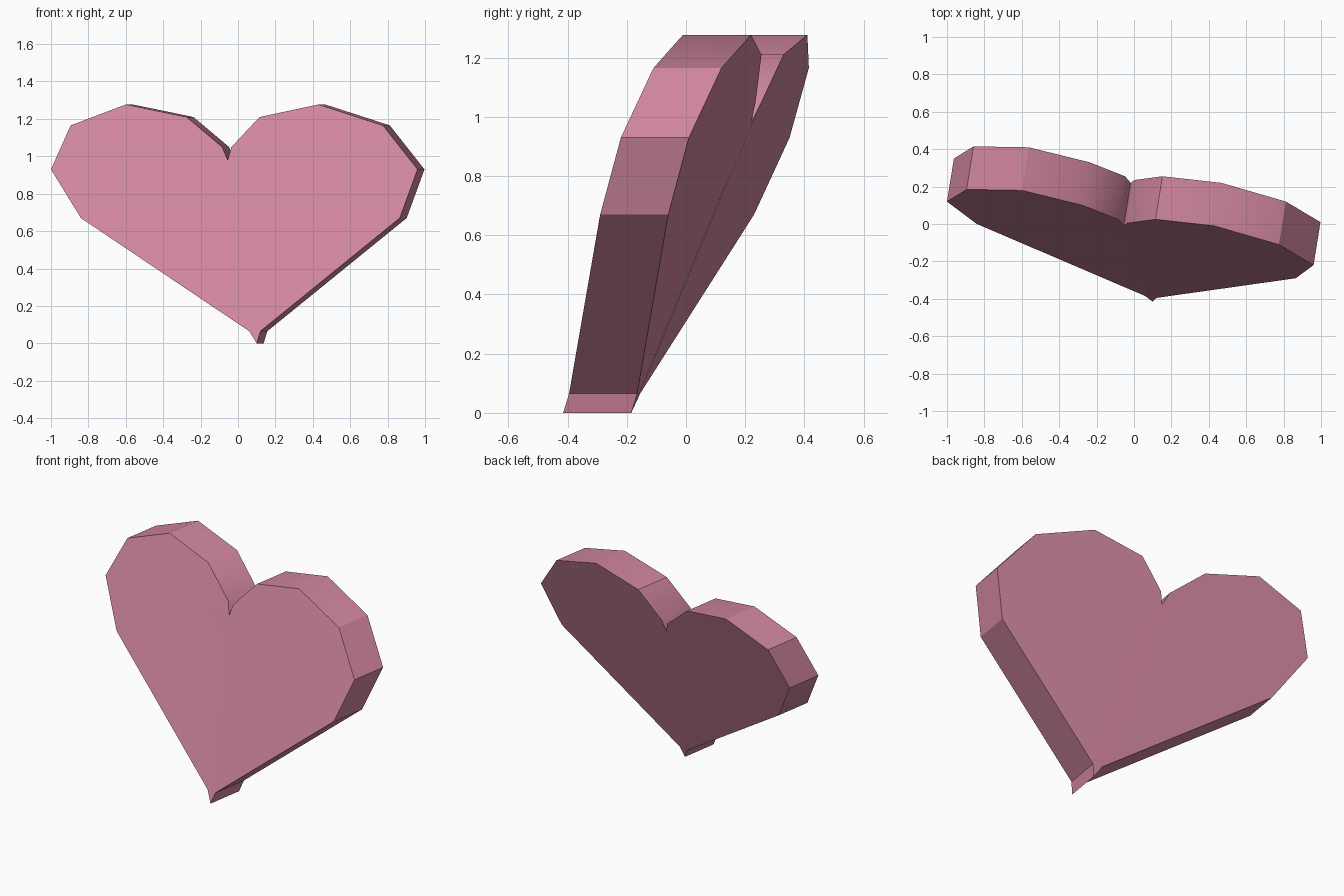
import bpy, bmesh, math
from mathutils import Vector

cube = bpy.data.objects.get("Cube")
if cube:
    bpy.data.objects.remove(cube, do_unlink=True)

# Dusty pink material
pink = bpy.data.materials.new("dusty pink")
pink.use_nodes = True
colour = (0.63, 0.24, 0.34, 1)
pink.diffuse_color = colour
bsdf = next(n for n in pink.node_tree.nodes if n.type == 'BSDF_PRINCIPLED')
bsdf.inputs["Base Color"].default_value = colour

# Front outline of the tilted heart, from the tip round the right lobe
# to the notch and back down the left lobe
outline = [
    (0.10, -0.415, 0.0), (0.06, -0.385, 0.065), (-0.84, 0.0, 0.67),
    (-1.0, 0.12, 0.93), (-0.895, 0.185, 1.165), (-0.6, 0.18, 1.277),
    (-0.275, 0.10, 1.21), (-0.085, 0.025, 1.05),
    (-0.055, -0.01, 0.98),
    (-0.035, 0.005, 1.05), (0.115, 0.025, 1.21), (0.43, -0.01, 1.277),
    (0.775, -0.11, 1.165), (0.96, -0.22, 0.93), (0.865, -0.29, 0.67),
    (0.12, -0.395, 0.065),
]
NOTCH = 8
depth = Vector((0.037, 0.23, 0))

bm = bmesh.new()
front = [bm.verts.new(p) for p in outline]
back = [bm.verts.new(Vector(p) + depth) for p in outline]
n = len(outline)

# Front and back, each creased from tip to notch
for ring in (front, back):
    bm.faces.new(ring[:NOTCH + 1])
    bm.faces.new(ring[NOTCH:] + [ring[0]])

# Rim
for i in range(n):
    j = (i + 1) % n
    bm.faces.new((front[i], front[j], back[j], back[i]))

bmesh.ops.recalc_face_normals(bm, faces=bm.faces)
mesh = bpy.data.meshes.new("heart")
bm.to_mesh(mesh)
bm.free()
mesh.materials.append(pink)

heart = bpy.data.objects.new("heart", mesh)
bpy.context.collection.objects.link(heart)
bpy.ops.object.select_all(action='DESELECT')
heart.select_set(True)
bpy.context.view_layer.objects.active = heart
bpy.ops.object.shade_smooth_by_angle(angle=math.radians(32))
